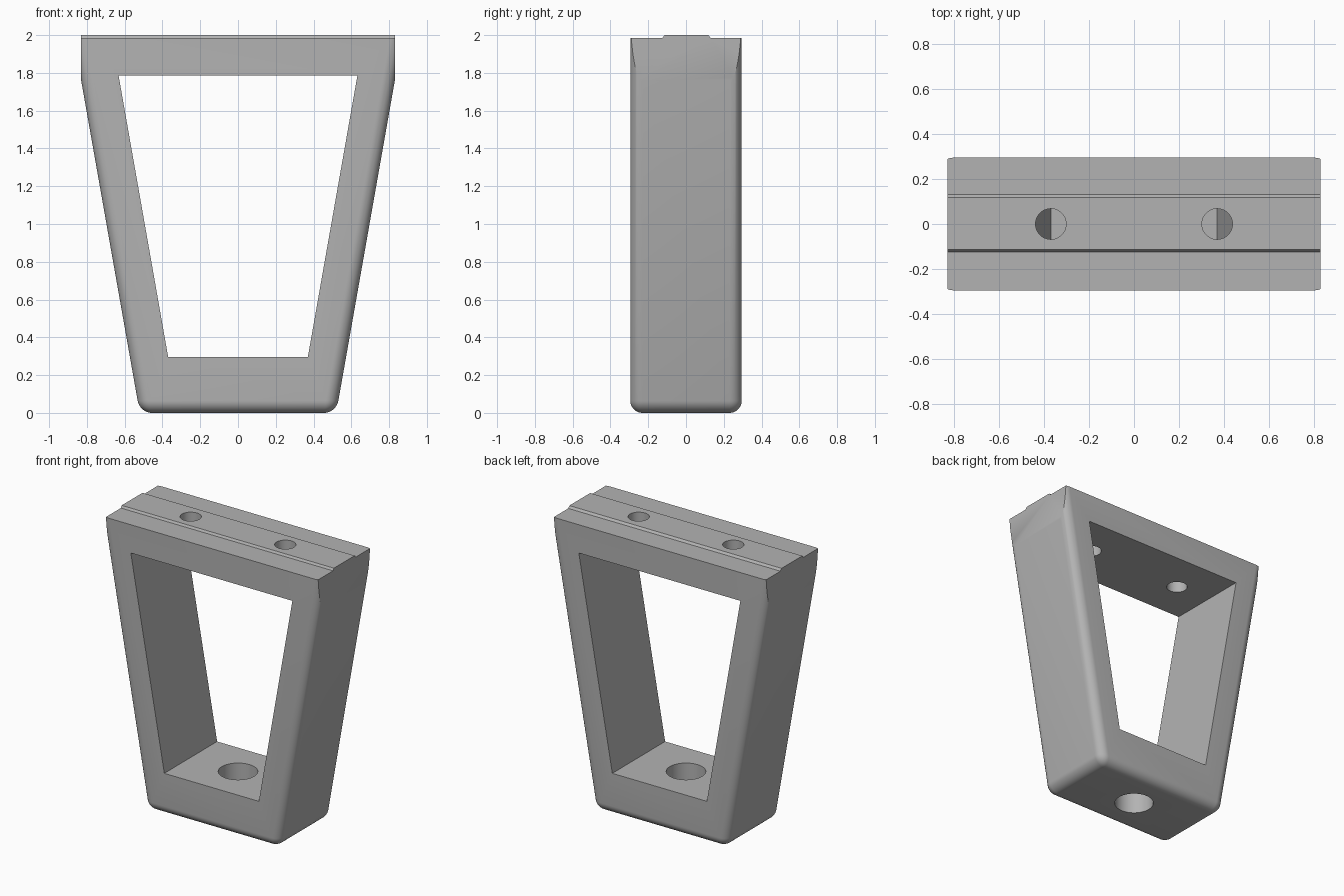
import bpy, bmesh, math
from mathutils import Vector

if "Cube" in bpy.data.objects:
    bpy.data.objects.remove(bpy.data.objects["Cube"], do_unlink=True)

HALF_DEPTH = 0.295
FILLET = 0.065

grey = bpy.data.materials.new("plain grey")
grey.use_nodes = True
colour = (0.45, 0.45, 0.45, 1)
grey.diffuse_color = colour
grey.node_tree.nodes["Principled BSDF"].inputs["Base Color"].default_value = colour


def add_object(name, bm):
    bmesh.ops.recalc_face_normals(bm, faces=bm.faces)
    mesh = bpy.data.meshes.new(name)
    bm.to_mesh(mesh)
    bm.free()
    mesh.materials.append(grey)
    obj = bpy.data.objects.new(name, mesh)
    bpy.context.collection.objects.link(obj)
    return obj


def prism(points, axis, half):
    """Extrude a closed outline symmetrically along an axis."""
    bm = bmesh.new()
    face = bm.faces.new([bm.verts.new(Vector(p) - axis * half) for p in points])
    ext = bmesh.ops.extrude_face_region(bm, geom=[face])
    moved = [v for v in ext["geom"] if isinstance(v, bmesh.types.BMVert)]
    bmesh.ops.translate(bm, verts=moved, vec=axis * half * 2)
    return bm


def trapezoid(bottom_x, bottom_z, top_x, top_z):
    return [(-bottom_x, 0, bottom_z), (bottom_x, 0, bottom_z),
            (top_x, 0, top_z), (-top_x, 0, top_z)]


def cylinder(name, x, z, radius, height):
    bm = bmesh.new()
    bmesh.ops.create_cone(bm, cap_ends=True, segments=64,
                          radius1=radius, radius2=radius, depth=height)
    bmesh.ops.translate(bm, verts=bm.verts, vec=(x, 0, z))
    return add_object(name, bm)


X, Y = Vector((1, 0, 0)), Vector((0, 1, 0))

# Tapered body, rounded on its outer slanted and lower edges
slope = math.tan(math.radians(10))
body = prism(trapezoid(0.52, 0, 0.52 + 2.2 * slope, 2.2), Y, HALF_DEPTH)
edges = [e for e in body.edges if min(v.co.z for v in e.verts) < 0.1]
bmesh.ops.bevel(body, geom=edges, offset=FILLET, segments=10,
                profile=0.5, affect='EDGES')
frame = add_object("tapered_frame", body)

# Envelope that trims the upper flanks and shapes the raised rail on top
rail = [(-0.4, -0.1), (0.4, -0.1), (0.4, 1.985), (0.131, 1.985),
        (0.118, 2.0), (-0.114, 2.0), (-0.124, 1.985), (-0.4, 1.985)]
envelope = add_object("top_envelope", prism([(0, y, z) for y, z in rail], X, 0.83))

# Central opening and bolt holes
opening = add_object("opening_cutter",
                     prism(trapezoid(0.37, 0.297, 0.632, 1.785), Y, 0.5))
cutters = [opening, cylinder("bottom_hole_cutter", 0, 0.15, 0.127, 0.6)]
for side, name in ((1, "left"), (-1, "right")):
    cutters.append(cylinder(name + "_hole_cutter", side * 0.37, 1.9, 0.068, 0.5))

for tool, operation in [(envelope, 'INTERSECT')] + [(c, 'DIFFERENCE') for c in cutters]:
    mod = frame.modifiers.new(tool.name, 'BOOLEAN')
    mod.operation = operation
    mod.solver = 'EXACT'
    mod.object = tool

# Apply the cuts and discard the helpers
bpy.ops.object.select_all(action='DESELECT')
frame.select_set(True)
bpy.context.view_layer.objects.active = frame
for mod in list(frame.modifiers):
    bpy.ops.object.modifier_apply(modifier=mod.name)
for tool in [envelope] + cutters:
    bpy.data.objects.remove(tool, do_unlink=True)
bpy.ops.object.shade_smooth_by_angle(angle=math.radians(25))
